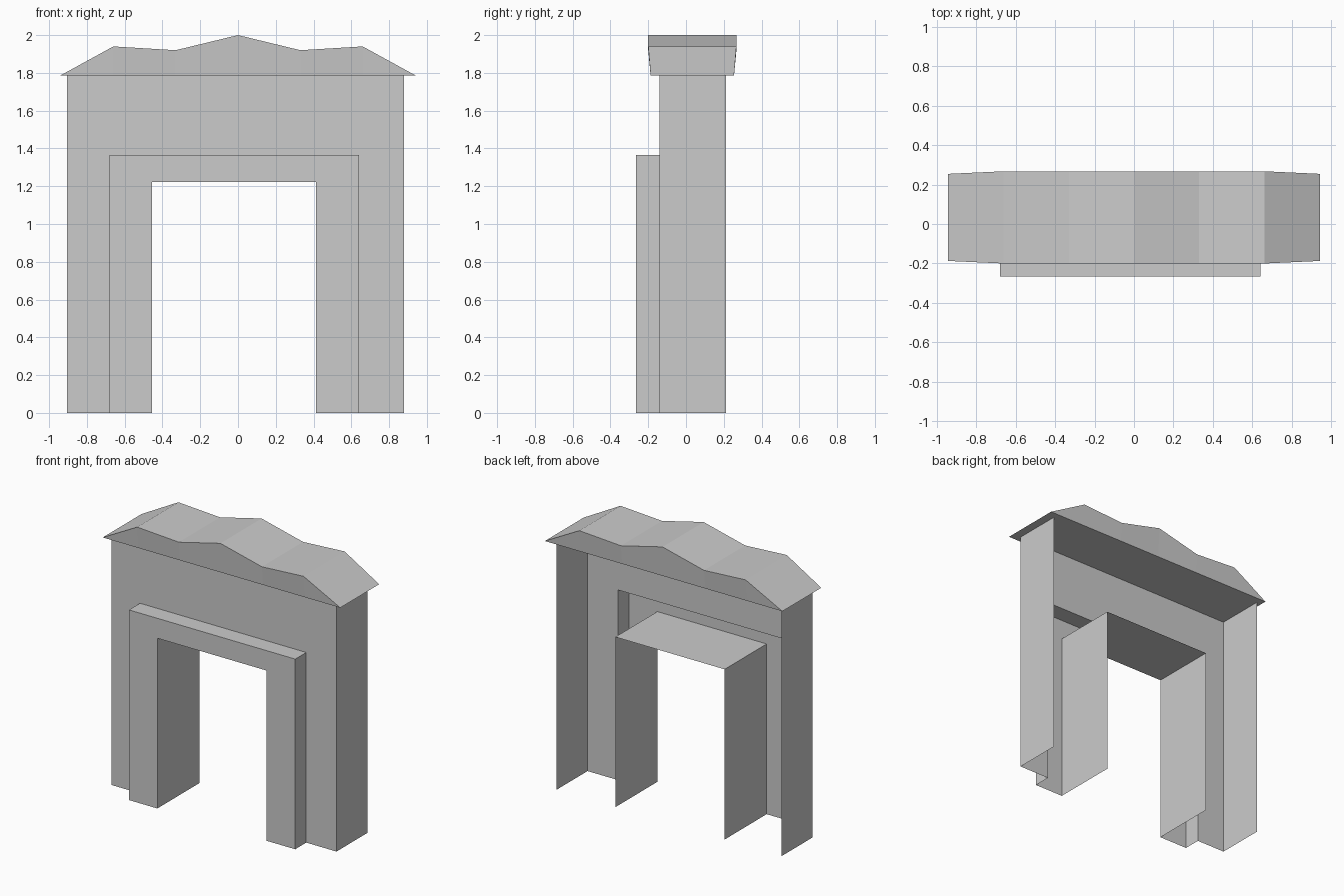
import bpy
import bmesh

cube = bpy.data.objects.get("Cube")
if cube:
    bpy.data.objects.remove(cube, do_unlink=True)

stone = bpy.data.materials.new("light_grey_stone")
stone.use_nodes = True
colour = (0.6, 0.6, 0.6, 1.0)
stone.diffuse_color = colour
stone.node_tree.nodes["Principled BSDF"].inputs["Base Color"].default_value = colour

FRONT, WALL, BACK = -0.265, -0.14, 0.212   # surround, facade and rear depths
EAVE = 1.785


def portal(left, right, top):
    """Open three-sided outline, from left foot to right foot."""
    return [(left, 0), (left, top), (right, top), (right, 0)]


outer = portal(-0.905, 0.88, EAVE)
frame = portal(-0.68, 0.64, 1.365)
opening = portal(-0.455, 0.413, 1.222)


def make(name, bm):
    mesh = bpy.data.meshes.new(name)
    bm.to_mesh(mesh)
    bm.free()
    mesh.materials.append(stone)
    obj = bpy.data.objects.new(name, mesh)
    bpy.context.collection.objects.link(obj)
    return obj


def verts(bm, outline, y):
    return [bm.verts.new((x, y, z)) for x, z in outline]


def bridge(bm, a, b):
    """Quads between two matching open rows of vertices."""
    for i in range(len(a) - 1):
        bm.faces.new((a[i], a[i + 1], b[i + 1], b[i]))


# Facade: front sheet around the surround, with open-backed end walls
bm = bmesh.new()
rim = verts(bm, outer, WALL)
rear = verts(bm, outer, BACK)
bridge(bm, verts(bm, frame, WALL), rim)
for i in (0, 2):
    bm.faces.new((rim[i], rim[i + 1], rear[i + 1], rear[i]))
make("gate_wall", bm)

# Raised surround and the passage lining running through to the rear
bm = bmesh.new()
edge = verts(bm, frame, FRONT)
inner = verts(bm, opening, FRONT)
bridge(bm, edge, verts(bm, frame, WALL))
bridge(bm, inner, edge)
bridge(bm, verts(bm, opening, BACK), inner)
make("door_surround", bm)

# Roof: undulating crest, slightly narrower at the eaves than at the crest
half = [(0.943, EAVE), (0.66, 1.94), (0.33, 1.92)]
crest = [(-x, z) for x, z in half] + [(0, 2.0)] + half[::-1]
bm = bmesh.new()
rows = []
for eave_y, crest_y in ((-0.187, -0.2), (0.254, 0.267)):
    row = verts(bm, crest, crest_y)
    row[0].co.y = row[-1].co.y = eave_y
    # fan of facets down to points along the eave
    low = [row[0]] + [bm.verts.new((v.co.x, eave_y, EAVE)) for v in row[1:-1]] + [row[-1]]
    for i in range(len(row) - 1):
        quad = [row[i], row[i + 1], low[i + 1], low[i]]
        bm.faces.new(list(dict.fromkeys(quad)))
    rows.append((row, low))
bridge(bm, rows[0][0], rows[1][0])
bridge(bm, rows[1][1], rows[0][1])
bmesh.ops.recalc_face_normals(bm, faces=bm.faces)
make("roof", bm)
